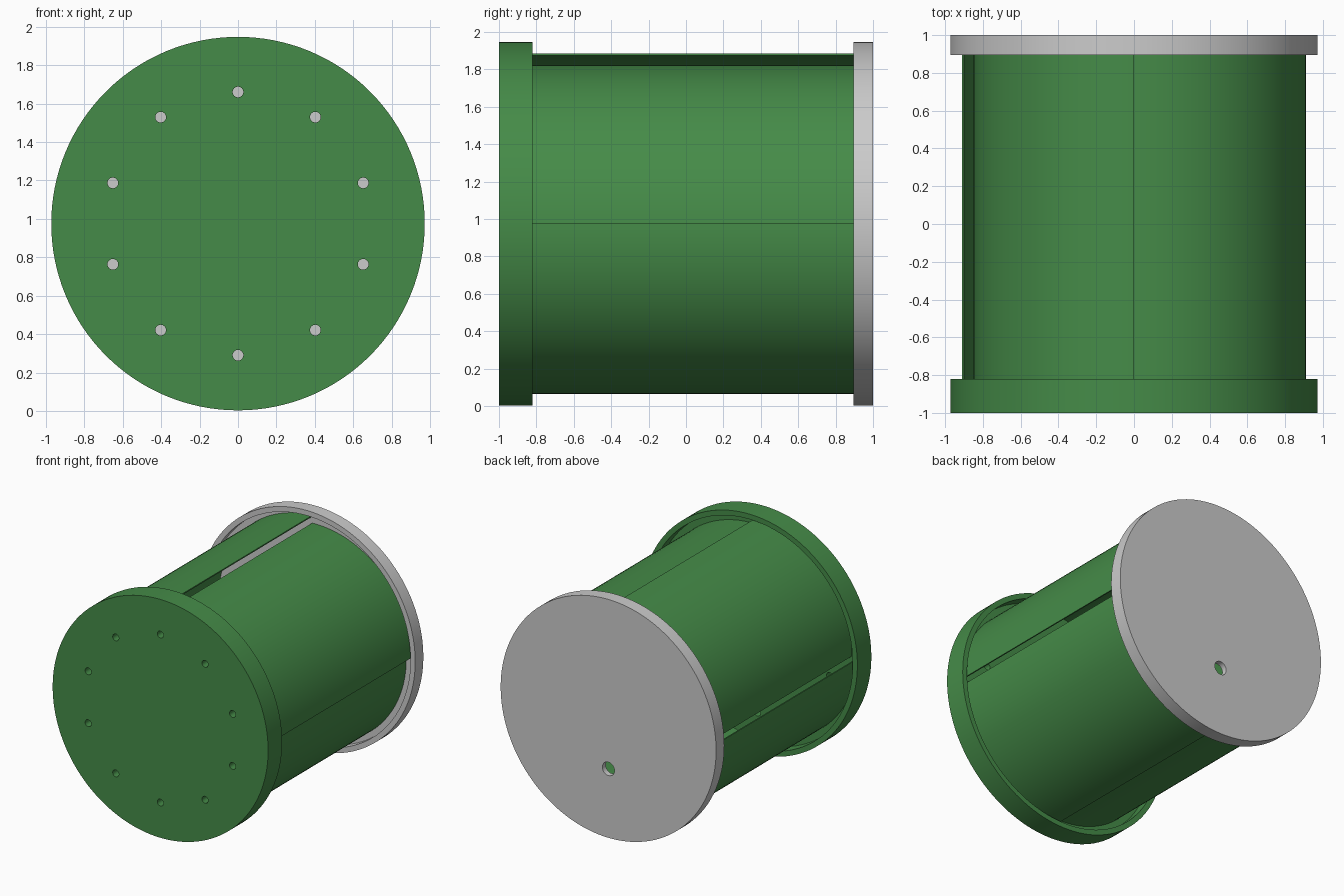
import bpy, bmesh
from math import sin, cos, pi, radians

if "Cube" in bpy.data.objects:
    bpy.data.objects.remove(bpy.data.objects["Cube"])

ZC, R, RIM = 0.975, 0.972, 0.93      # axis height, cap radius, rim inner radius
FRONT_FLOOR, BACK_FLOOR = -0.92, 0.955

green = bpy.data.materials.new("green_paint")
green.diffuse_color = (0.06, 0.26, 0.065, 1)
green.use_nodes = True
green.node_tree.nodes["Principled BSDF"].inputs["Base Color"].default_value = green.diffuse_color


def finish(bm, name, mat=None):
    bmesh.ops.recalc_face_normals(bm, faces=bm.faces)
    me = bpy.data.meshes.new(name)
    bm.to_mesh(me)
    bm.free()
    ob = bpy.data.objects.new(name, me)
    bpy.context.collection.objects.link(ob)
    if mat:
        me.materials.append(mat)
    return ob


def activate(ob):
    bpy.ops.object.select_all(action='DESELECT')
    ob.select_set(True)
    bpy.context.view_layer.objects.active = ob


def lathe(name, profile, mat=None, n=128, cx=0, cz=ZC):
    """Turn (radius, y) rings about the y axis, capping both ends."""
    bm = bmesh.new()
    rings = [[bm.verts.new((cx + r * cos(2 * pi * i / n), y, cz + r * sin(2 * pi * i / n)))
              for i in range(n)] for r, y in profile]
    for a, b in zip(rings, rings[1:]):
        for i in range(n):
            j = (i + 1) % n
            bm.faces.new((a[i], a[j], b[j], b[i]))
    bm.faces.new(rings[0])
    bm.faces.new(rings[-1])
    return finish(bm, name, mat)


def drill(ob, x, z, r, y0, y1):
    cutter = lathe("hole_cutter", [(r, y0), (r, y1)], n=24, cx=x, cz=z)
    cutter.hide_render = True
    mod = ob.modifiers.new("hole", 'BOOLEAN')
    mod.operation, mod.solver, mod.object = 'DIFFERENCE', 'EXACT', cutter
    activate(ob)
    bpy.ops.object.modifier_apply(modifier=mod.name)
    bpy.data.objects.remove(cutter)


def panel(name, start, y0, y1, outer=0.91, inner=0.848, t=0.01, n=32):
    """Quarter shell that spirals inward, leaving a slot at the next panel."""
    bm = bmesh.new()
    rows = []
    for i in range(n + 1):
        f = i / n
        a = start + f * pi / 2
        r = outer + (inner - outer) * f
        rows.append([bm.verts.new((q * cos(a), y, ZC + q * sin(a)))
                     for q, y in ((r, y0), (r, y1), (r - t, y1), (r - t, y0))])
    for a, b in zip(rows, rows[1:]):
        for k in range(4):
            m = (k + 1) % 4
            bm.faces.new((a[k], a[m], b[m], b[k]))
    bm.faces.new(rows[0])
    bm.faces.new(rows[-1])
    return finish(bm, name, green)


# Front cap: deep cup with a ring of ten through holes
front = lathe("front_cap", [(R, -1), (R, -0.82), (RIM, -0.82), (RIM, FRONT_FLOOR)], green)
for i in range(10):
    a = pi / 2 + i * pi / 5
    drill(front, 0.685 * cos(a), ZC + 0.685 * sin(a), 0.028, -1.1, -0.8)

# Back cap: shallow cup with one blind hole below the centre
back = lathe("back_cap", [(R, 1), (R, 0.895), (RIM, 0.895), (RIM, BACK_FLOOR)])
drill(back, 0, ZC - 0.41, 0.055, 0.9, 1.1)

# Four pinwheel wall panels running between the cap floors
parts = [front, back]
for i in range(4):
    parts.append(panel(f"wall_panel_{i + 1}", i * pi / 2, FRONT_FLOOR, BACK_FLOOR))

for ob in parts:
    activate(ob)
    bpy.ops.object.shade_smooth_by_angle(angle=radians(30))
